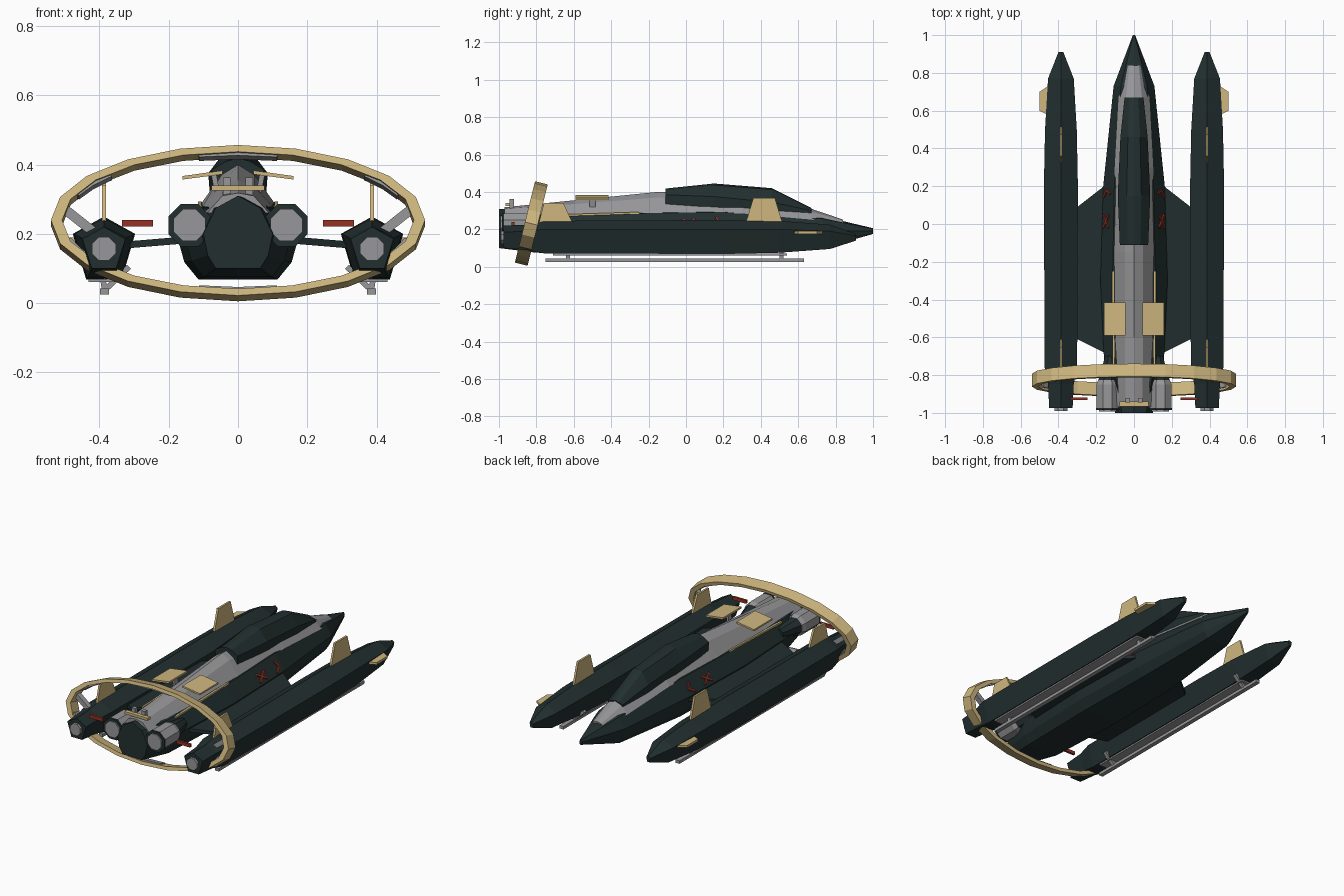
import bpy, bmesh, math
from mathutils import Vector


def material(name, rgb):
    m = bpy.data.materials.new(name)
    m.diffuse_color = (*rgb, 1)
    return m


DARK = material("dark_green", (0.016, 0.028, 0.028))
GREY = material("grey", (0.31, 0.31, 0.32))
GOLD = material("gold", (0.62, 0.47, 0.21))
RED = material("red", (0.30, 0.032, 0.018))


def loft(name, rings, mat, cap=True):
    """Skin a list of equal-length point rings."""
    bm = bmesh.new()
    vs = [[bm.verts.new(p) for p in r] for r in rings]
    n = len(vs[0])
    for a, b in zip(vs, vs[1:]):
        for i in range(n):
            bm.faces.new((a[i], a[(i + 1) % n], b[(i + 1) % n], b[i]))
    if cap:
        bm.faces.new(vs[0])
        bm.faces.new(vs[-1])
    bmesh.ops.recalc_face_normals(bm, faces=bm.faces)
    me = bpy.data.meshes.new(name)
    bm.to_mesh(me)
    bm.free()
    me.materials.append(mat)
    ob = bpy.data.objects.new(name, me)
    bpy.context.collection.objects.link(ob)
    return ob


def sym(half, y):
    """Closed section from right-half points listed top to bottom."""
    left = [(-x, z) for x, z in reversed(half) if x > 0]
    return [(x, y, z) for x, z in half + left]


def box(name, x, y, z, mat):
    return loft(name, [[(x[0], v, z[0]), (x[1], v, z[0]), (x[1], v, z[1]), (x[0], v, z[1])] for v in y], mat)


def bar(name, a, b, w, d, mat):
    """Square bar from a to b; w across, d along the depth axis."""
    a, b = Vector(a), Vector(b)
    t = (b - a).normalized()
    u = t.cross(Vector((0, 1, 0)) if abs(t.y) < 0.9 else Vector((0, 0, 1))).normalized()
    v = t.cross(u)
    return loft(name, [[p + u * w * i / 2 + v * d * j / 2 for i, j in ((-1, -1), (1, -1), (1, 1), (-1, 1))]
                       for p in (a, b)], mat)


def octagon(cx, cz, r, y):
    return [(cx + r * math.cos(math.radians(22.5 + 45 * i)), y,
             cz + r * math.sin(math.radians(22.5 + 45 * i))) for i in range(8)]


def arc(name, outer, inner, half, a0, a1, n, mat):
    """Piece of the tilted elliptical hoop."""
    rings = []
    for i in range(n + 1):
        a = math.radians(a0 + (a1 - a0) * i / n)
        ring = []
        for (rx, rv), s in ((outer, -1), (outer, 1), (inner, 1), (inner, -1)):
            v, h = rv * math.sin(a), s * half
            ring.append((rx * math.cos(a), -0.827 + v * 0.24 + h * 0.97, 0.231 + v * 0.97 - h * 0.24))
        rings.append(ring)
    return loft(name, rings, mat, cap=abs(a1 - a0) < 360)


# Central hull: y, half width, bottom z, middle z, shoulder z, ridge z
HULL = [(-1.0, 0.10, 0.10, 0.20, 0.275, 0.31), (-0.8, 0.155, 0.075, 0.20, 0.275, 0.30),
        (-0.3, 0.178, 0.068, 0.20, 0.285, 0.31), (0.2, 0.163, 0.068, 0.20, 0.292, 0.31),
        (0.73, 0.108, 0.10, 0.195, 0.257, 0.27), (1.0, 0.006, 0.175, 0.19, 0.203, 0.206)]
loft("hull", [sym([(0, r), (0.64 * w, s), (w, m), (0.87 * w, b + 0.38 * (m - b)), (0.64 * w, b)], y)
              for y, w, b, m, s, r in HULL], DARK)

# Grey spine: y, base width, base z, upper width, upper z, ridge z
SPINE = [(-0.97, 0.09, 0.26, 0.045, 0.31, 0.318), (-0.6, 0.108, 0.27, 0.048, 0.335, 0.355),
         (-0.15, 0.108, 0.285, 0.048, 0.37, 0.40), (0.3, 0.102, 0.285, 0.048, 0.35, 0.38),
         (0.67, 0.082, 0.252, 0.042, 0.295, 0.31), (0.84, 0.045, 0.225, 0.025, 0.246, 0.252)]
loft("spine", [sym([(0, r), (u, uz), (w, b)], y) for y, w, b, u, uz, r in SPINE], GREY)

# Canopy: y, half width, base z, widest z, top z
CANOPY = [(-0.11, 0.075, 0.33, 0.385, 0.418), (0.15, 0.086, 0.32, 0.375, 0.445),
          (0.46, 0.072, 0.29, 0.345, 0.42), (0.67, 0.05, 0.27, 0.30, 0.315)]
loft("canopy", [sym([(0, t), (0.45 * w, t - 0.008), (w, m), (0.95 * w, b)], y)
                for y, w, b, m, t in CANOPY], DARK)

# Tilted hoop around the tail with inner plates
arc("tail_hoop", (0.54, 0.224), (0.508, 0.204), 0.035, 0, 360, 20, GOLD)
for a, h in ((90, 13), (270, 13), (33, 10), (147, 10), (-24, 9), (204, 9)):
    arc("hoop_plate", (0.509, 0.205), (0.498, 0.196), 0.024, a - h, a + h, 2, GREY)

# Rear gold bar with two little blocks
box("rear_bar", (-0.077, 0.077), (-0.965, -0.94), (0.325, 0.34), GOLD)

# Side pod: y, half width, ridge z, shoulder z, bottom z
POD = [(-0.975, 0.062, 0.22, 0.185, 0.10), (-0.85, 0.068, 0.225, 0.19, 0.09),
       (-0.76, 0.086, 0.245, 0.20, 0.072), (0.2, 0.09, 0.25, 0.20, 0.068),
       (0.5, 0.084, 0.245, 0.20, 0.075), (0.77, 0.068, 0.225, 0.19, 0.095),
       (0.91, 0.013, 0.175, 0.165, 0.14)]
PX = 0.387

for s in (-1, 1):
    # Pod and its exhaust
    loft("pod", [[(x + s * PX, v, z) for x, v, z in sym([(0, r), (w, m), (0.57 * w, b)], y)]
                 for y, w, r, m, b in POD], DARK)
    loft("pod_exhaust", [octagon(s * PX, 0.157, 0.037, y) for y in (-0.99, -0.96)], GREY)

    # Wing bridging hull and pod
    loft("wing", [[(s * x, y0, z), (s * x, y1, z), (s * x, y1, z - 0.02), (s * x, y0, z - 0.02)]
                  for x, y0, y1, z in ((0.12, -0.70, 0.23, 0.195), (0.30, -0.61, 0.09, 0.18),
                                       (0.36, -0.58, 0.05, 0.175))], DARK)

    # Main engine nacelle
    nx, nz = s * 0.14, 0.225
    loft("nacelle", [octagon(nx, nz, 0.064, y) for y in (-0.975, -0.85)]
         + [octagon(nx, nz, 0.054, -0.825)], GREY)
    loft("nacelle_cone", [octagon(nx, nz, 0.054, -0.83), octagon(s * 0.125, nz, 0.03, -0.70)], DARK)
    loft("nacelle_rim", [octagon(nx, nz, 0.066, y) for y in (-0.985, -0.974)], DARK)
    loft("nacelle_exhaust", [octagon(nx, nz, 0.05, y) for y in (-0.993, -0.98)], GREY)

    # Upright fins: base y range, top y range, top z
    for y0, y1, t0, t1, top in ((0.315, 0.52, 0.36, 0.475, 0.368), (-0.79, -0.60, -0.76, -0.655, 0.34)):
        loft("pod_fin", [[(s * PX + d, y0, 0.22), (s * PX + d, y1, 0.22),
                          (s * PX + d, t1, top), (s * PX + d, t0, top)] for d in (-0.006, 0.006)], GOLD)

    # Small forward winglet
    loft("winglet", [[(s * 0.44, 0.57, z), (s * 0.44, 0.74, z), (s * 0.50, 0.70, z), (s * 0.50, 0.60, z)]
                     for z in (0.176, 0.19)], GOLD)

    # Raised dorsal panel
    loft("dorsal_panel", [[(s * 0.045, y, 0.372), (s * 0.16, y, 0.357), (s * 0.16, y, 0.367),
                           (s * 0.045, y, 0.383)] for y in (-0.59, -0.415)], GOLD)
    bar("panel_post", (s * 0.06, -0.5, 0.32), (s * 0.07, -0.5, 0.372), 0.015, 0.03, GREY)

    # Trim line where spine meets hull
    bar("spine_trim", (s * 0.109, -0.75, 0.272), (s * 0.111, -0.25, 0.288), 0.01, 0.01, GOLD)
    box("tail_block", (s * 0.033 - 0.011, s * 0.033 + 0.011), (-0.945, -0.92), (0.31, 0.363), GREY)

    # Strut from pod to hoop, and red tail bar
    bar("hoop_strut", (s * 0.41, -0.81, 0.20), (s * 0.505, -0.81, 0.275), 0.028, 0.03, GREY)
    box("tail_light", sorted((s * 0.245, s * 0.335)), (-0.932, -0.918), (0.221, 0.24), RED)

    # Landing skid, rail and legs
    box("skid", (s * 0.385 - 0.013, s * 0.385 + 0.013), (-0.75, 0.63), (0.025, 0.043), GREY)
    box("skid_rail", (s * PX - 0.045, s * PX + 0.045), (-0.71, 0.54), (0.061, 0.07), GREY)
    for y in (-0.63, 0.51):
        bar("skid_leg", (s * 0.315, y, 0.105), (s * 0.385, y, 0.037), 0.016, 0.022, GREY)
        bar("skid_post", (s * 0.39, y, 0.07), (s * 0.385, y, 0.037), 0.016, 0.022, GREY)

    # Painted red marks lying on the sloping hull flank
    def flank(y, t):
        w = 0.167 - 0.03 * (y - 0.07)
        return (s * (w * (1 - 0.36 * t) + 0.002), y, 0.202 + 0.09 * t)
    for a, b in (((-0.02, 0.15), (0.05, 0.6)), ((0.05, 0.15), (-0.02, 0.6)),
                 ((0.14, 0.1), (0.18, 0.35)), ((0.18, 0.35), (0.16, 0.7))):
        bar("red_mark", flank(*a), flank(*b), 0.009, 0.012, RED)
